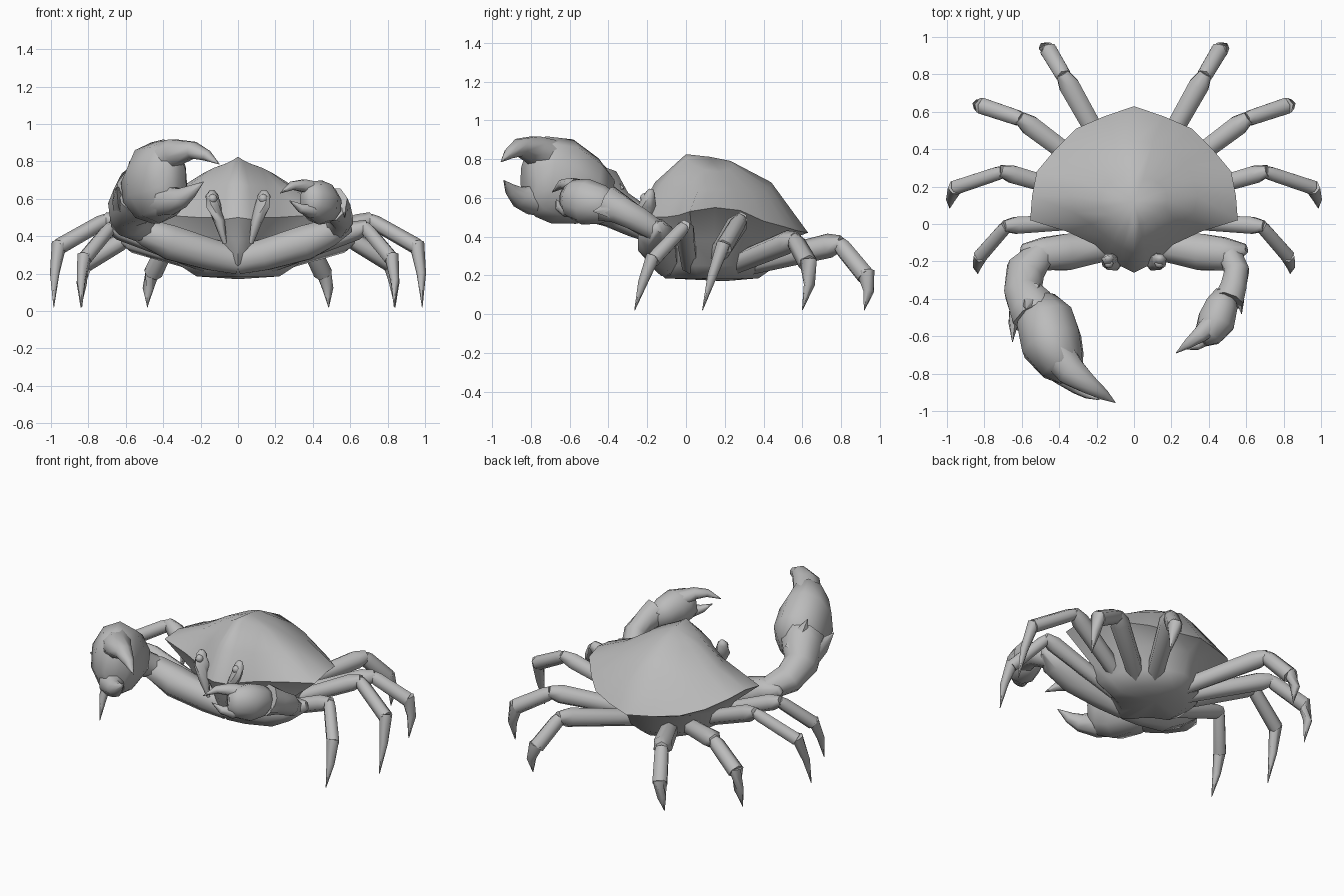
import bpy, bmesh, math
from mathutils import Vector

grey = bpy.data.materials.new("shell grey")
grey.diffuse_color = (0.5, 0.5, 0.5, 1)


def finish(bm, name, angle=40):
    bmesh.ops.remove_doubles(bm, verts=bm.verts, dist=0.0005)
    bmesh.ops.recalc_face_normals(bm, faces=bm.faces)
    me = bpy.data.meshes.new(name)
    bm.to_mesh(me)
    bm.free()
    ob = bpy.data.objects.new(name, me)
    bpy.context.collection.objects.link(ob)
    me.materials.append(grey)
    bpy.context.view_layer.objects.active = ob
    ob.select_set(True)
    bpy.ops.object.shade_smooth_by_angle(angle=math.radians(angle))
    ob.select_set(False)
    return ob


def bridge(bm, a, b):
    n = len(a)
    for i in range(n):
        j = (i + 1) % n
        bm.faces.new((a[i], a[j], b[j], b[i]))


def tube(name, path, radii, sides=6, angle=65):
    """Loft of elliptical sections; radii are (sideways, upward)."""
    bm = bmesh.new()
    pts = [Vector(p) for p in path]
    rings = []
    for i, p in enumerate(pts):
        d = (pts[min(i + 1, len(pts) - 1)] - pts[max(i - 1, 0)]).normalized()
        side = d.cross(Vector((0, 0, 1))).normalized()
        up = side.cross(d)
        w, h = radii[i]
        rings.append([bm.verts.new(p + side * w * math.cos(t) + up * h * math.sin(t))
                      for t in (2 * math.pi * (k + 0.5) / sides for k in range(sides))])
    for a, b in zip(rings, rings[1:]):
        bridge(bm, a, b)
    bm.faces.new(rings[0])
    bm.faces.new(rings[-1])
    return finish(bm, name, angle)


def mirrored(half):
    return half + [(-x, y, z) for x, y, z in half[-2:0:-1]]


# Shell outlines, from the front centre round to the back centre
rim = [(0, -.26, .5), (.07, -.225, .49), (.15, -.17, .5), (.21, -.11, .5),
       (.36, -.04, .51), (.555, .02, .53), (.545, .15, .55), (.52, .28, .535),
       (.42, .4, .48), (.31, .51, .45), (.16, .575, .43), (0, .63, .42)]
shoulder = [(0, -.16, .68), (.06, -.13, .67), (.11, -.1, .67), (.16, -.06, .66),
            (.23, 0, .65), (.32, .06, .635), (.34, .15, .64), (.32, .24, .64),
            (.27, .33, .635), (.2, .41, .63), (.1, .435, .65), (0, .44, .68)]
crown = [(0, 0, .825), (.03, 0, .805), (.06, .01, .79), (.1, .03, .775),
         (.13, .05, .765), (.17, .09, .745), (.18, .13, .74), (.17, .18, .735),
         (.13, .22, .745), (.1, .24, .755), (.05, .24, .775), (0, .23, .79)]

# Carapace
bm = bmesh.new()
loops = [[bm.verts.new(p) for p in mirrored(r)] for r in (rim, shoulder, crown)]
bridge(bm, loops[0], loops[1])
bridge(bm, loops[1], loops[2])
top = bm.verts.new((0, .12, .812))
for i, v in enumerate(loops[2]):
    bm.faces.new((v, loops[2][(i + 1) % len(loops[2])], top))
finish(bm, "carapace", 75)

# Body under the carapace: overhanging lip, narrow belly
bm = bmesh.new()
loops = []
for sx, front, back, z in ((1, 1, 1, None), (.68, .86, .78, .38),
                           (.58, .78, .68, .25), (.4, .6, .5, .185)):
    loops.append([bm.verts.new((x * sx, .12 + (y - .12) * (front if y < .12 else back), z or h))
                  for x, y, h in mirrored(rim)])
for a, b in zip(loops, loops[1:]):
    bridge(bm, a, b)
low = bm.verts.new((0, .2, .17))
for i, v in enumerate(loops[-1]):
    bm.faces.new((v, loops[-1][(i + 1) % len(loops[-1])], low))
finish(bm, "underbody", 50)

# Walking legs: hip, knee, ankle, tip, thickness
legs = [((.17, .02, .25), (.68, -.01, .45), (.82, -.17, .28), (.835, -.265, .02), .05),
        ((.18, .13, .25), (.70, .28, .49), (.955, .195, .345), (.985, .085, .02), .052),
        ((.16, .23, .25), (.60, .56, .385), (.81, .63, .26), (.84, .6, .02), .059),
        ((.1, .3, .25), (.375, .79, .365), (.455, .925, .2), (.485, .92, .02), .06)]
for s, label in ((1, "right"), (-1, "left")):
    for n, (hip, knee, ankle, tip, r) in enumerate(legs, 1):
        h, k, a, t = (Vector((s * p[0], p[1], p[2])) for p in (hip, knee, ankle, tip))
        tag = f"{label}_leg_{n}_"
        tube(tag + "upper", [h, h.lerp(k, .9), k + (k - h) * .03],
             [(r * .9, r * .9), (r * 1.05, r * 1.05), (r * .65, r * .65)])
        tube(tag + "middle", [k, k.lerp(a, .15), a],
             [(r * .65, r * .65), (r * .8, r * .8), (r * .85, r * .85)])
        bend = a.lerp(t, .45) + Vector((s * .012, -.01 if n < 3 else .02, 0))
        tube(tag + "tip", [a + Vector((0, 0, .02)), bend, t],
             [(r * .8, r * .75), (r * .5, r * .5), (.002, .002)])

# Eyes on stalks
for s, label in ((1, "right"), (-1, "left")):
    tube(label + "_eye_stalk", [(s * .07, -.21, .36), (s * .1, -.215, .48),
                                (s * .13, -.2, .56), (s * .14, -.185, .62), (s * .14, -.18, .645)],
         [(.012, .012), (.038, .03), (.05, .035), (.035, .028), (.015, .012)])
    bm = bmesh.new()
    bmesh.ops.create_uvsphere(bm, u_segments=8, v_segments=6, radius=.025)
    bmesh.ops.translate(bm, verts=bm.verts, vec=(s * .135, -.212, .6))
    finish(bm, label + "_eye", 60)

# Upper claw arms, meeting under the mouth
for s, label in ((1, "right"), (-1, "left")):
    tube(label + "_claw_arm", [(0, -.1, .27), (s * .14, -.12, .3), (s * .36, -.15, .365),
                               (s * .49, -.16, .42), (s * .6, -.13, .45)],
         [(.07, .08), (.08, .09), (.105, .1), (.095, .08), (.025, .03)], 8)

# Large left claw
tube("left_claw_wrist", [(-.5, -.16, .43), (-.58, -.25, .48), (-.595, -.36, .54),
                         (-.54, -.45, .61), (-.52, -.49, .63)],
     [(.08, .07), (.11, .09), (.105, .11), (.13, .16), (.14, .15)], 8)
tube("left_claw_wrist_spur", [(-.62, -.4, .56), (-.645, -.52, .61), (-.65, -.63, .66)],
     [(.05, .09), (.03, .06), (.002, .002)], 5)
tube("left_claw_wrist_top_spur", [(-.54, -.36, .62), (-.56, -.42, .72), (-.58, -.455, .8)],
     [(.06, .06), (.045, .04), (.002, .002)], 5)
tube("left_claw_palm", [(-.51, -.42, .6), (-.475, -.51, .635), (-.44, -.64, .685),
                        (-.38, -.75, .71), (-.335, -.81, .715)],
     [(.1, .12), (.16, .18), (.17, .225), (.13, .21), (.075, .13)], 10, 70)
tube("left_claw_upper_finger", [(-.42, -.68, .79), (-.335, -.79, .85), (-.24, -.86, .86),
                                (-.165, -.91, .83), (-.1, -.955, .785)],
     [(.1, .115), (.085, .075), (.055, .048), (.032, .03), (.002, .002)], 8)
tube("left_claw_lower_finger", [(-.43, -.69, .6), (-.37, -.8, .59), (-.3, -.865, .605),
                                (-.25, -.905, .64), (-.185, -.94, .69)],
     [(.1, .11), (.08, .08), (.05, .055), (.03, .035), (.002, .002)], 8)

# Small right claw
tube("right_claw_wrist", [(.51, -.16, .43), (.55, -.25, .49), (.53, -.34, .54), (.505, -.41, .57)],
     [(.07, .06), (.07, .07), (.075, .08), (.085, .1)], 8)
tube("right_claw_wrist_spur", [(.55, -.33, .54), (.565, -.41, .54), (.575, -.48, .53)],
     [(.035, .06), (.025, .04), (.002, .002)], 5)
tube("right_claw_palm", [(.49, -.36, .555), (.47, -.43, .565), (.44, -.52, .58), (.395, -.59, .595),
                         (.36, -.62, .6)],
     [(.055, .06), (.09, .1), (.105, .12), (.08, .1), (.045, .065)], 10, 70)
tube("right_claw_upper_finger", [(.41, -.54, .64), (.35, -.595, .67), (.29, -.64, .67), (.225, -.69, .63)],
     [(.06, .055), (.045, .036), (.028, .024), (.002, .002)], 8)
tube("right_claw_lower_finger", [(.43, -.55, .55), (.385, -.615, .535), (.335, -.65, .55), (.275, -.67, .59)],
     [(.06, .055), (.042, .038), (.026, .024), (.002, .002)], 8)
